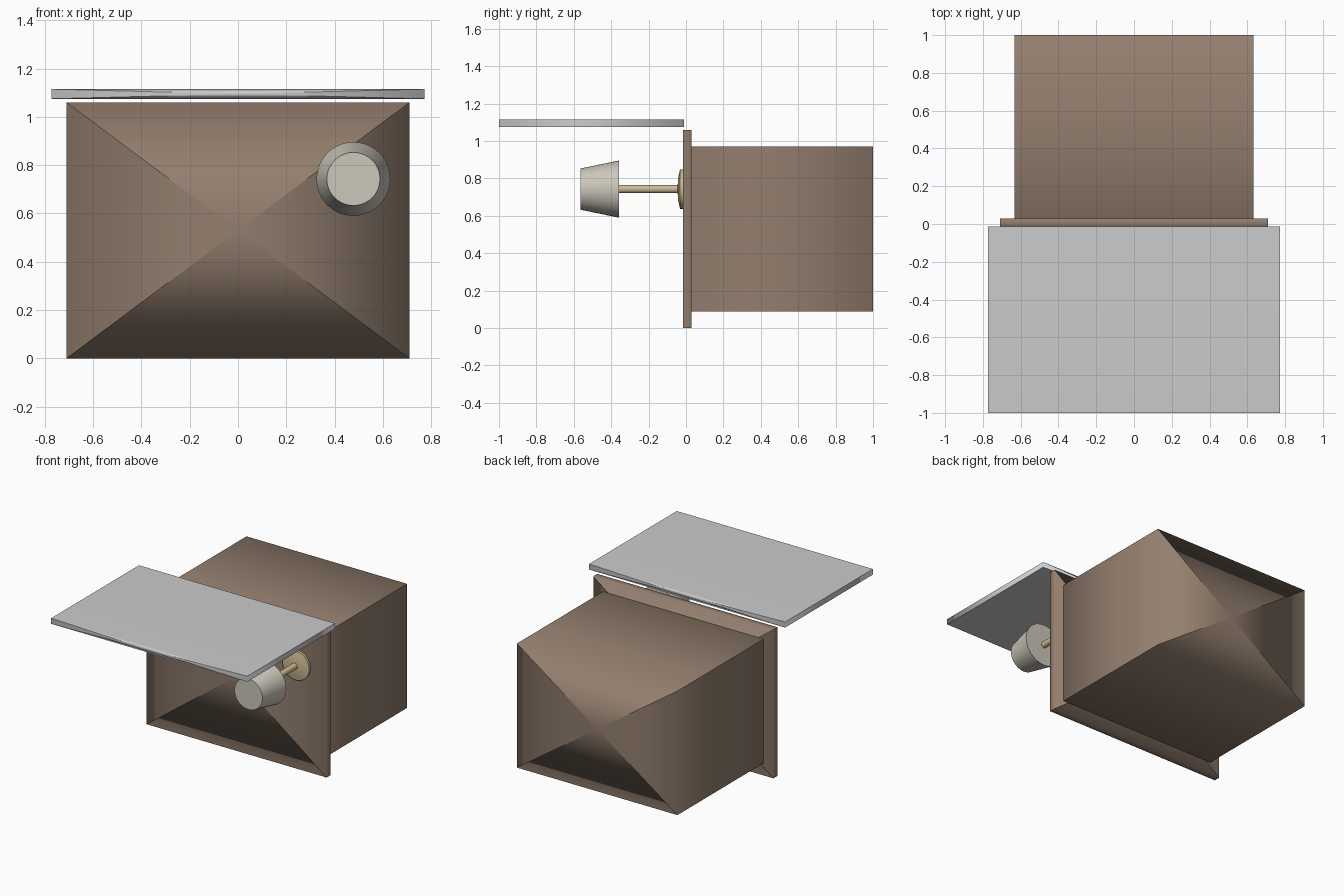
import bpy, bmesh, math
from mathutils import Matrix, Vector

if "Cube" in bpy.data.objects:
    bpy.data.objects.remove(bpy.data.objects["Cube"])


def material(name, rgb):
    m = bpy.data.materials.new(name)
    m.diffuse_color = (*rgb, 1)
    m.use_nodes = True
    m.node_tree.nodes["Principled BSDF"].inputs["Base Color"].default_value = m.diffuse_color
    return m


wood = material("wood", (0.29, 0.21, 0.155))
brass = material("brass", (0.60, 0.50, 0.29))
cream = material("cream", (0.60, 0.57, 0.49))


def finish(bm, name, mat):
    bmesh.ops.recalc_face_normals(bm, faces=bm.faces)
    for f in bm.faces:
        f.smooth = True
    me = bpy.data.meshes.new(name)
    bm.to_mesh(me)
    bm.free()
    if mat:
        me.materials.append(mat)
    ob = bpy.data.objects.new(name, me)
    bpy.context.collection.objects.link(ob)
    return ob


def box(name, x, y0, y1, z0, z1, mat=None):
    """Box with fan-split end caps that blend softly into its four sides."""
    bm = bmesh.new()
    size = Vector((2 * x, y1 - y0, z1 - z0))
    centre = Vector((0, (y0 + y1) / 2, (z0 + z1) / 2))
    bmesh.ops.create_cube(bm, size=1, matrix=Matrix.Translation(centre) @ Matrix.Diagonal((*size, 1)))
    caps = [f for f in bm.faces if abs(f.normal.y) > 0.5]
    for e in bm.edges:
        if abs(e.verts[0].co.y - e.verts[1].co.y) > 1e-5:
            e.smooth = False
    fans = bmesh.ops.poke(bm, faces=caps)
    for v in fans["verts"]:
        for e in v.link_edges:
            e.smooth = False
    return finish(bm, name, mat)


def lathe(name, profile, mat, x=0.478, z=0.743, steps=40):
    """Revolve (radius, y) points about a front-to-back axis."""
    bm = bmesh.new()
    vs = [bm.verts.new((x + r, y, z)) for r, y in profile]
    es = [bm.edges.new(p) for p in zip(vs, vs[1:])]
    bmesh.ops.spin(bm, geom=vs + es, cent=(x, 0, z), axis=(0, 1, 0),
                   angle=math.tau, steps=steps)
    bmesh.ops.remove_doubles(bm, verts=bm.verts, dist=1e-5)
    return finish(bm, name, mat)


# cabinet carcass, front panel and overhanging shelf
box("cabinet_body", 0.633, -0.010, 1.0, 0.088, 0.972, wood)
box("front_panel", 0.71, -0.015, 0.03, 0.0, 1.06, wood)
box("shelf", 0.773, -1.0, -0.012, 1.075, 1.115)

# knob: wall rosette, stem and tapered grip
lathe("knob_rosette", [(0, -0.014), (0.105, -0.014), (0.105, -0.032),
                       (0.06, -0.042), (0, -0.046)], brass)
lathe("knob_stem", [(0, -0.03), (0.022, -0.03), (0.022, -0.37), (0, -0.37)], brass)
lathe("knob_grip", [(0, -0.357), (0.153, -0.357), (0.110, -0.565), (0, -0.565)], cream)

# keep crisp rims on the turned parts
for ob in bpy.context.collection.objects:
    ob.select_set(ob.name.startswith("knob"))
    if ob.name.startswith("knob"):
        bpy.context.view_layer.objects.active = ob
bpy.ops.object.shade_smooth_by_angle(angle=math.radians(40))
